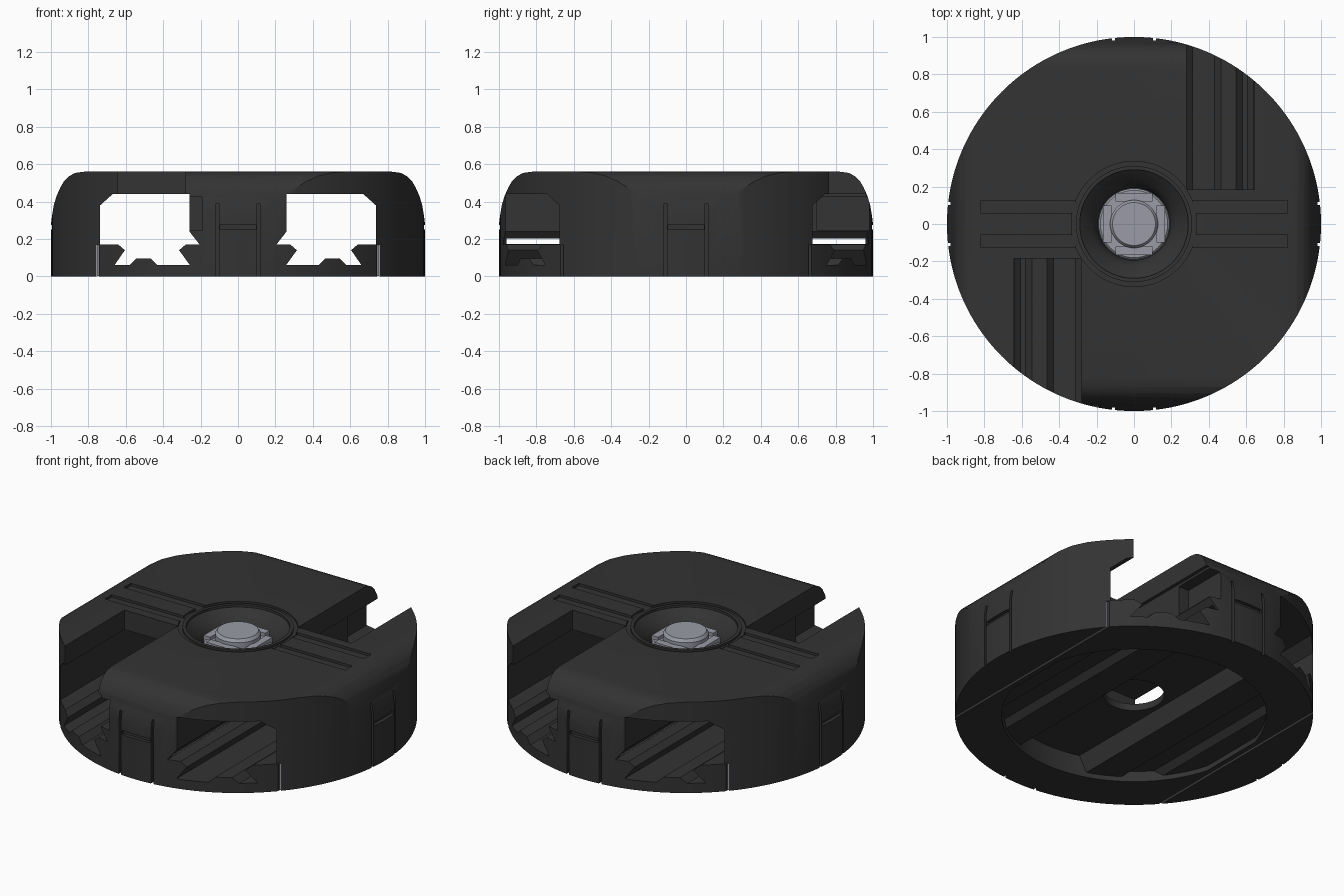
import bpy, bmesh
from math import pi, sin, cos
from mathutils import Matrix

if "Cube" in bpy.data.objects:
    bpy.data.objects.remove(bpy.data.objects["Cube"])


def material(name, col):
    m = bpy.data.materials.new(name)
    m.diffuse_color = (*col, 1)
    m.use_nodes = True
    m.node_tree.nodes["Principled BSDF"].inputs["Base Color"].default_value = m.diffuse_color
    return m


dark = material("dark_plastic", (0.033, 0.033, 0.033))
grey = material("blue_grey", (0.32, 0.33, 0.38))


def make(name, bm, turn=0.0):
    bmesh.ops.recalc_face_normals(bm, faces=bm.faces)
    bm.transform(Matrix.Rotation(turn, 4, 'Z'))
    me = bpy.data.meshes.new(name)
    bm.to_mesh(me)
    bm.free()
    ob = bpy.data.objects.new(name, me)
    bpy.context.collection.objects.link(ob)
    return ob


def prism(name, pts, a, b, turn=0.0):
    """(x, z) outline extruded along y from a to b, then turned about z."""
    bm = bmesh.new()
    f = bm.faces.new([bm.verts.new((x, a, z)) for x, z in pts])
    ext = bmesh.ops.extrude_face_region(bm, geom=[f])["geom"]
    bmesh.ops.translate(bm, vec=(0, b - a, 0),
                        verts=[v for v in ext if isinstance(v, bmesh.types.BMVert)])
    if not any(len(set(f2.verts) & set(f.verts)) == len(pts) for f2 in bm.faces if f2 is f):
        bm.faces.new([v for v in bm.verts][:len(pts)])
    return make(name, bm, turn)


def box(name, x0, x1, y0, y1, z0, z1, turn=0.0):
    return prism(name, [(x0, z0), (x1, z0), (x1, z1), (x0, z1)], y0, y1, turn)


def lathe(name, pts, n=96, turn=0.0):
    """(r, z) outline spun about z, capped at both ends."""
    bm = bmesh.new()
    rings = [[bm.verts.new((r * cos(2 * pi * i / n), r * sin(2 * pi * i / n), z))
              for i in range(n)] for r, z in pts]
    for lo, hi in zip(rings, rings[1:]):
        for i in range(n):
            j = (i + 1) % n
            bm.faces.new((lo[i], lo[j], hi[j], hi[i]))
    bm.faces.new(rings[0])
    bm.faces.new(rings[-1])
    return make(name, bm, turn)


def boolean(ob, tool, op='DIFFERENCE'):
    m = ob.modifiers.new("cut", 'BOOLEAN')
    m.object, m.operation, m.solver = tool, op, 'EXACT'
    bpy.context.view_layer.objects.active = ob
    bpy.ops.object.modifier_apply(modifier=m.name)
    bpy.data.objects.remove(tool)


def finish(ob, mat):
    ob.data.materials.clear()
    ob.data.materials.append(mat)
    bpy.ops.object.select_all(action='DESELECT')
    ob.select_set(True)
    bpy.context.view_layer.objects.active = ob
    bpy.ops.object.shade_smooth_by_angle(angle=0.5)


# Round body, its top rounded over on four straight sides
body = lathe("body", [(1, 0), (1, 0.7)], 160)
half = [(1.02, -0.1), (1.003, 0.25), (0.995, 0.32), (0.985, 0.38), (0.97, 0.43),
        (0.95, 0.475), (0.93, 0.51), (0.905, 0.535), (0.87, 0.553), (0.82, 0.56)]
outline = half + [(-x, z) for x, z in reversed(half)]
for turn in (0, pi / 2):
    boolean(body, prism("rounding", outline, -1.3, 1.3, turn), 'INTERSECT')

# Two rail tunnels along y, with half-open roofs
tunnel = [(0.205, 0.17), (0.28, 0.17), (0.315, 0.14), (0.257, 0.06), (0.43, 0.06),
          (0.465, 0.095), (0.545, 0.095), (0.58, 0.06), (0.66, 0.06), (0.605, 0.14),
          (0.64, 0.17), (0.737, 0.17), (0.737, 0.38), (0.67, 0.44), (0.26, 0.44), (0.26, 0.24)]
for turn in (0, pi):
    boolean(body, prism("tunnel", tunnel, -1.2, 1.2, turn))
    boolean(body, box("roof_opening", 0.28, 0.645, 0.185, 1.2, 0.41, 0.8, turn))
    boolean(body, box("post_relief", 0.19, 0.28, 0.7, 1.2, 0.245, 0.425, turn))

# Gap between cover and base plate, with open room under the button
boolean(body, box("middle_gap", -0.23, 0.23, -0.96, 0.96, 0.172, 0.238))
boolean(body, box("button_room", -0.275, 0.275, -0.3, 0.3, 0.174, 0.33))

# Underside: round recess following the rails, and centre hole
side = [(0.71, -0.1), (0.71, 0.03), (0.59, 0.03), (0.555, 0.065), (0.455, 0.065),
        (0.42, 0.03), (0.24, 0.03), (0.2, 0.13)]
recess = prism("recess", side + [(-x, z) for x, z in reversed(side)], -1, 1)
boolean(recess, lathe("recess_round", [(0.74, -0.05), (0.74, 0.3)]), 'INTERSECT')
boolean(body, recess)
boolean(body, lathe("centre_hole", [(0.17, -0.1), (0.17, 0.2)], 64))

# Bowl around the button, with ring groove
boolean(body, lathe("bowl", [(0.193, 0.36), (0.193, 0.43), (0.225, 0.49),
                             (0.29, 0.545), (0.29, 0.7)]))
ring = lathe("ring_groove", [(0.335, 0.548), (0.335, 0.7)])
boolean(ring, lathe("ring_core", [(0.31, 0.5), (0.31, 0.8)]))
boolean(body, ring)

# Paired grooves on the top, left and right, running into the ring
for turn in (0, pi):
    for y in (0.0925, -0.0925):
        boolean(body, box("top_groove", 0.315, 0.82, y - 0.034, y + 0.034, 0.545, 0.7, turn))

# Clip panels on four sides: two slits and a small slot each
for k in range(4):
    t = k * pi / 2
    for x in (-0.118, 0.102):
        boolean(body, box("panel_slit", x, x + 0.016, -1.1, -0.972, -0.1, 0.39, t))
    boolean(body, box("panel_slot", -0.095, 0.095, -1.1, -0.978, 0.25, 0.275, t))

# Slits in the base with grey liner strips
for i, s in enumerate((0, pi)):
    boolean(body, box("liner_slit", 0.742, 0.756, -1, 1, -0.1, 0.168, s))
    finish(box(("liner_right", "liner_left")[i], 0.743, 0.755, -0.655, 0.655,
               0.002, 0.167, s), grey)
finish(body, dark)

# Grey centre button: base, cap and four tabs
finish(lathe("button_base", [(0.19, 0.345), (0.19, 0.47), (0.18, 0.48)], 48), grey)
finish(lathe("button_cap", [(0.128, 0.47), (0.128, 0.52), (0.115, 0.538)], 48), grey)
for k in range(4):
    finish(box(f"button_tab_{k}", -0.1, 0.1, -0.165, -0.12, 0.42, 0.5, k * pi / 2), grey)
